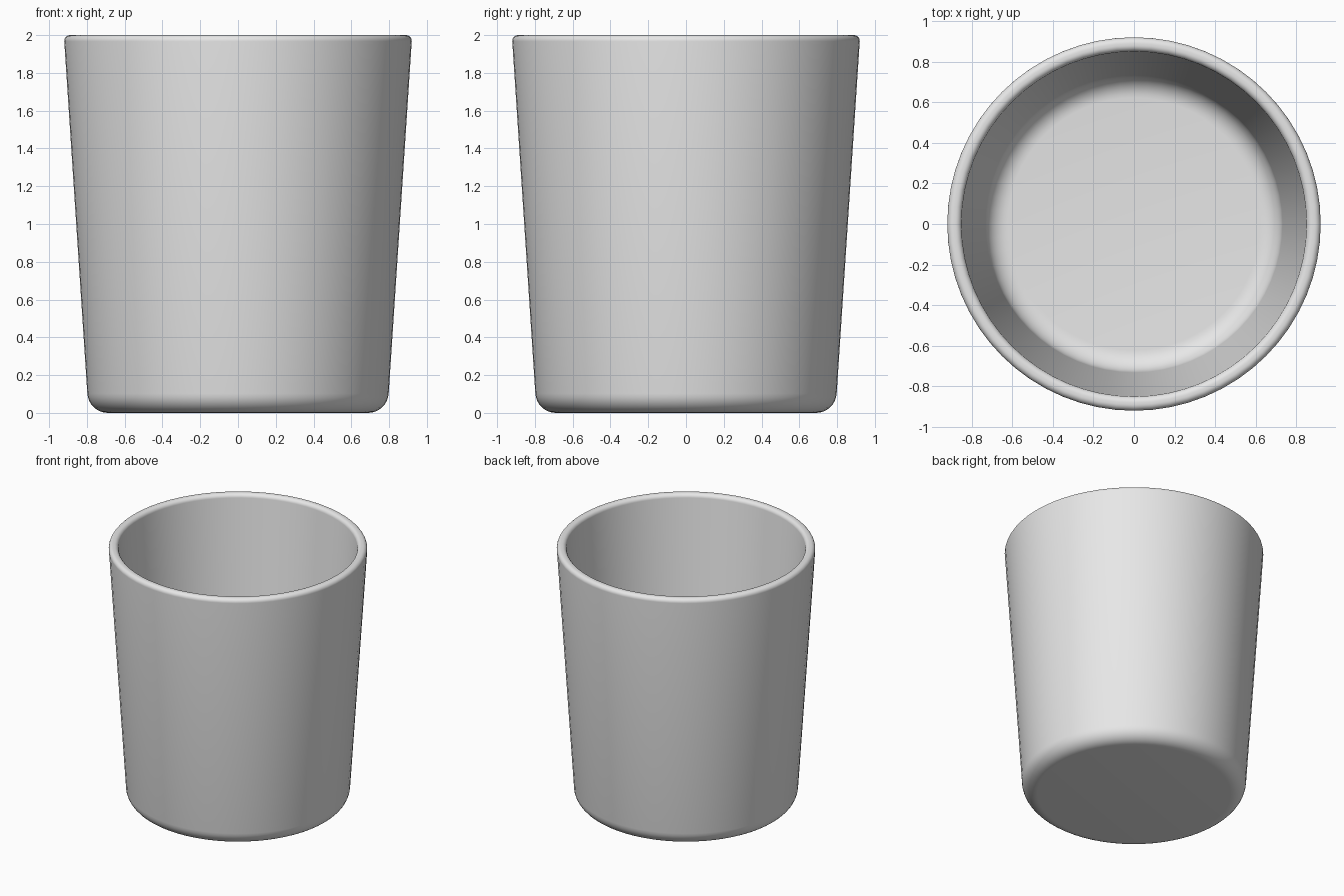
import bpy
import bmesh
from math import pi, sin, cos, radians
from mathutils import Vector

default_cube = bpy.data.objects.get("Cube")
if default_cube:
    bpy.data.objects.remove(default_cube, do_unlink=True)

SEGMENTS = 64


def make_material(name, colour):
    mat = bpy.data.materials.new(name)
    mat.use_nodes = True
    mat.diffuse_color = colour
    mat.node_tree.nodes["Principled BSDF"].inputs["Base Color"].default_value = colour
    return mat


def arc(r, z, radius, start, end, steps=8):
    """Rounded corner of the profile, as (radius, height) points."""
    angles = [radians(start + (end - start) * i / steps) for i in range(steps + 1)]
    return [(r + radius * cos(a), z + radius * sin(a)) for a in angles]


# Wall section: underside, outer edge, rim, inner wall, inner floor
profile = [(0, 0)]
profile += arc(0.688, 0.11, 0.11, -90, -4)
profile += arc(0.889, 1.969, 0.031, -4, 90)
profile += arc(0.881, 1.969, 0.031, 90, 176)
profile += arc(0.622, 0.18, 0.11, -4, -90)
profile += [(0, 0.07)]

# Spin the section into the cup
bm = bmesh.new()
verts = [bm.verts.new((r, 0, z)) for r, z in profile]
edges = [bm.edges.new(pair) for pair in zip(verts, verts[1:])]
bmesh.ops.spin(bm, geom=verts + edges, cent=Vector(), axis=Vector((0, 0, 1)),
               angle=2 * pi, steps=SEGMENTS, use_merge=False)
bmesh.ops.remove_doubles(bm, verts=bm.verts, dist=0.0005)
bmesh.ops.recalc_face_normals(bm, faces=bm.faces)
mesh = bpy.data.meshes.new("cup")
bm.to_mesh(mesh)
bm.free()

cup = bpy.data.objects.new("cup", mesh)
bpy.context.collection.objects.link(cup)
mesh.materials.append(make_material("light grey", (0.8, 0.8, 0.8, 1)))

# Smooth shading
bpy.context.view_layer.objects.active = cup
cup.select_set(True)
bpy.ops.object.shade_smooth_by_angle(angle=radians(35))
